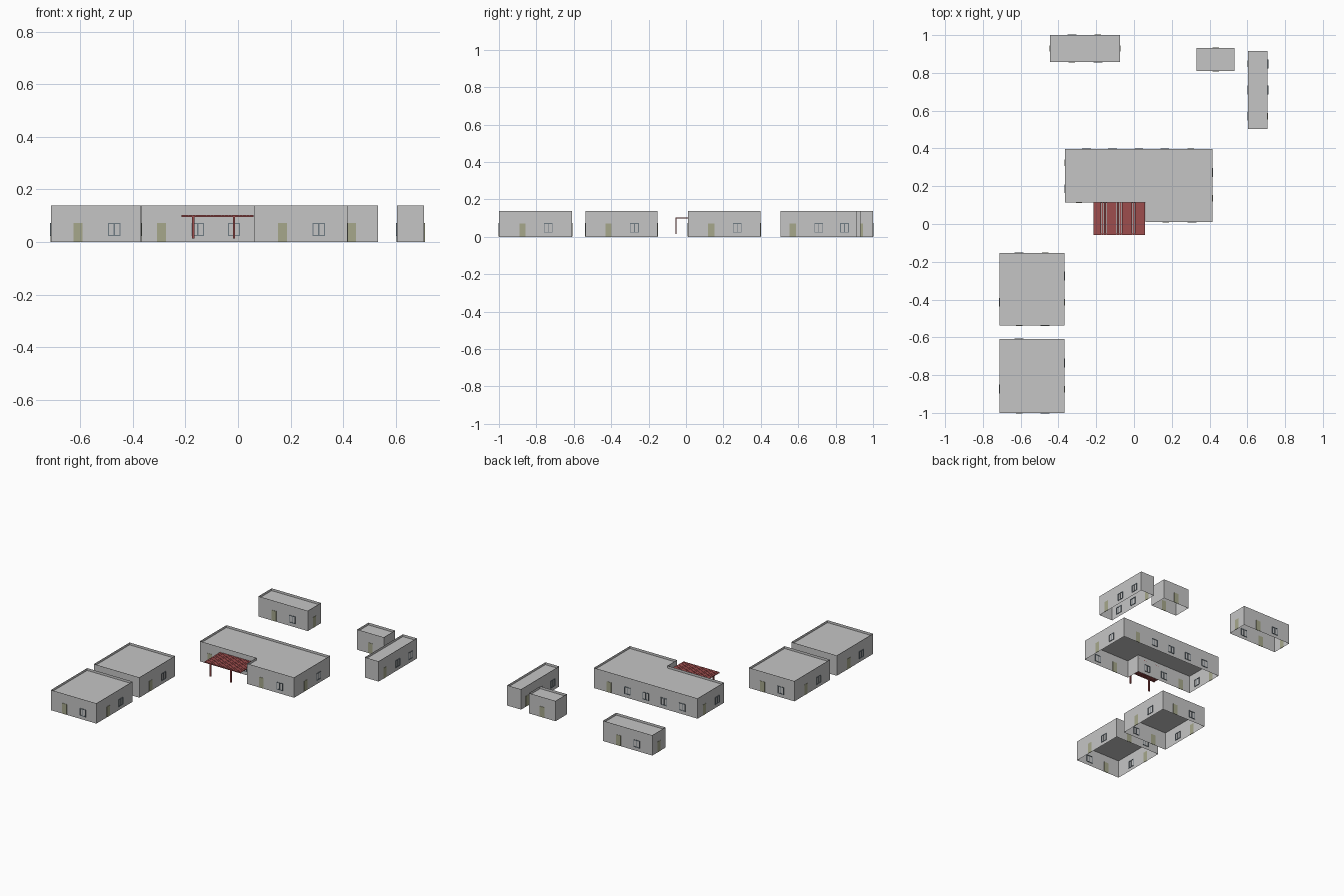
import bpy, bmesh, math
from mathutils import Vector, Matrix

if "Cube" in bpy.data.objects:
    bpy.data.objects.remove(bpy.data.objects["Cube"])

H, ROOF = 0.138, 0.122          # parapet height, roof deck height
PITCH = 0.138                   # spacing of doors and windows


def material(name, rgb):
    m = bpy.data.materials.new(name)
    m.diffuse_color = (*rgb, 1)
    m.use_nodes = True
    m.node_tree.nodes["Principled BSDF"].inputs["Base Color"].default_value = m.diffuse_color
    return m


WALL = material("wall_grey", (0.56, 0.56, 0.56))
DOOR = material("door_khaki", (0.38, 0.39, 0.26))
FRAME = material("window_frame_slate", (0.16, 0.20, 0.23))
RED = material("pergola_red", (0.34, 0.075, 0.075))


def finish(bm, name, mat):
    mesh = bpy.data.meshes.new(name)
    bm.to_mesh(mesh)
    bm.free()
    mesh.materials.append(mat)
    ob = bpy.data.objects.new(name, mesh)
    bpy.context.collection.objects.link(ob)
    return ob


def box(bm, centre, size, frame=Matrix()):
    m = frame @ Matrix.Translation(centre) @ Matrix.Diagonal((*size, 1))
    bmesh.ops.create_cube(bm, size=1, matrix=m)


def building(name, outline):
    """Open-bottomed shell with sunken roof, outline runs anticlockwise."""
    walls, roof = bmesh.new(), bmesh.new()
    doors, frames = bmesh.new(), bmesh.new()
    low = [walls.verts.new((x, y, 0)) for x, y in outline]
    top = [walls.verts.new((x, y, H)) for x, y in outline]
    n = len(outline)
    for i in range(n):
        j = (i + 1) % n
        walls.faces.new((low[i], low[j], top[j], top[i]))
        # One door, then windows, centred along each wall
        a, b = Vector((*outline[i], 0)), Vector((*outline[j], 0))
        count = int((b - a).length / 0.134)
        turn = math.atan2(b.y - a.y, b.x - a.x)
        spot = Matrix.Translation((a + b) / 2) @ Matrix.Rotation(turn, 4, 'Z')
        for k in range(count):
            u = (k - (count - 1) / 2) * PITCH
            if k == 0:
                box(doors, (u, 0, 0.0365), (0.034, 0.004, 0.071), spot)
                continue
            for du in (-0.0215, 0, 0.0215):
                box(frames, (u + du, 0, 0.048), (0.004, 0.006, 0.05), spot)
            for z in (0.025, 0.071):
                box(frames, (u, 0, z), (0.047, 0.006, 0.004), spot)
    roof.faces.new([roof.verts.new((x, y, ROOF)) for x, y in outline])
    finish(walls, name + "_walls", WALL)
    finish(roof, name + "_roof", WALL)
    finish(doors, name + "_doors", DOOR)
    finish(frames, name + "_window_frames", FRAME)


def rectangle(x0, x1, y0, y1):
    return [(x0, y0), (x1, y0), (x1, y1), (x0, y1)]


# Buildings
building("front_block", rectangle(-0.711, -0.368, -1.0, -0.61))
building("middle_block", rectangle(-0.711, -0.368, -0.537, -0.153))
building("back_block", rectangle(-0.446, -0.074, 0.858, 1.0))
building("small_shed", rectangle(0.332, 0.533, 0.81, 0.932))
building("long_shed", rectangle(0.604, 0.708, 0.504, 0.915))
building("main_hall", [(0.06, 0.011), (0.416, 0.011), (0.416, 0.398),
                       (-0.366, 0.398), (-0.366, 0.113), (0.06, 0.113)])

# Pergola: close-set slats on a front beam with two posts
PX0, PX1, PY0, PY1 = -0.215, 0.059, -0.057, 0.113
slats, count = bmesh.new(), 20
step = (PX1 - PX0) / count
for i in range(count):
    box(slats, (PX0 + (i + 0.5) * step, (PY0 + PY1) / 2, 0.101),
        (step * 0.9, PY1 - PY0, 0.005))
finish(slats, "pergola_slats", RED)

beam = bmesh.new()
box(beam, ((PX0 + PX1) / 2, PY0 + 0.004, 0.098), (PX1 - PX0, 0.006, 0.004))
finish(beam, "pergola_beam", RED)

posts = bmesh.new()
for x in (-0.170, -0.015):
    box(posts, (x, PY0 + 0.004, 0.056), (0.009, 0.007, 0.084))
finish(posts, "pergola_posts", RED)
